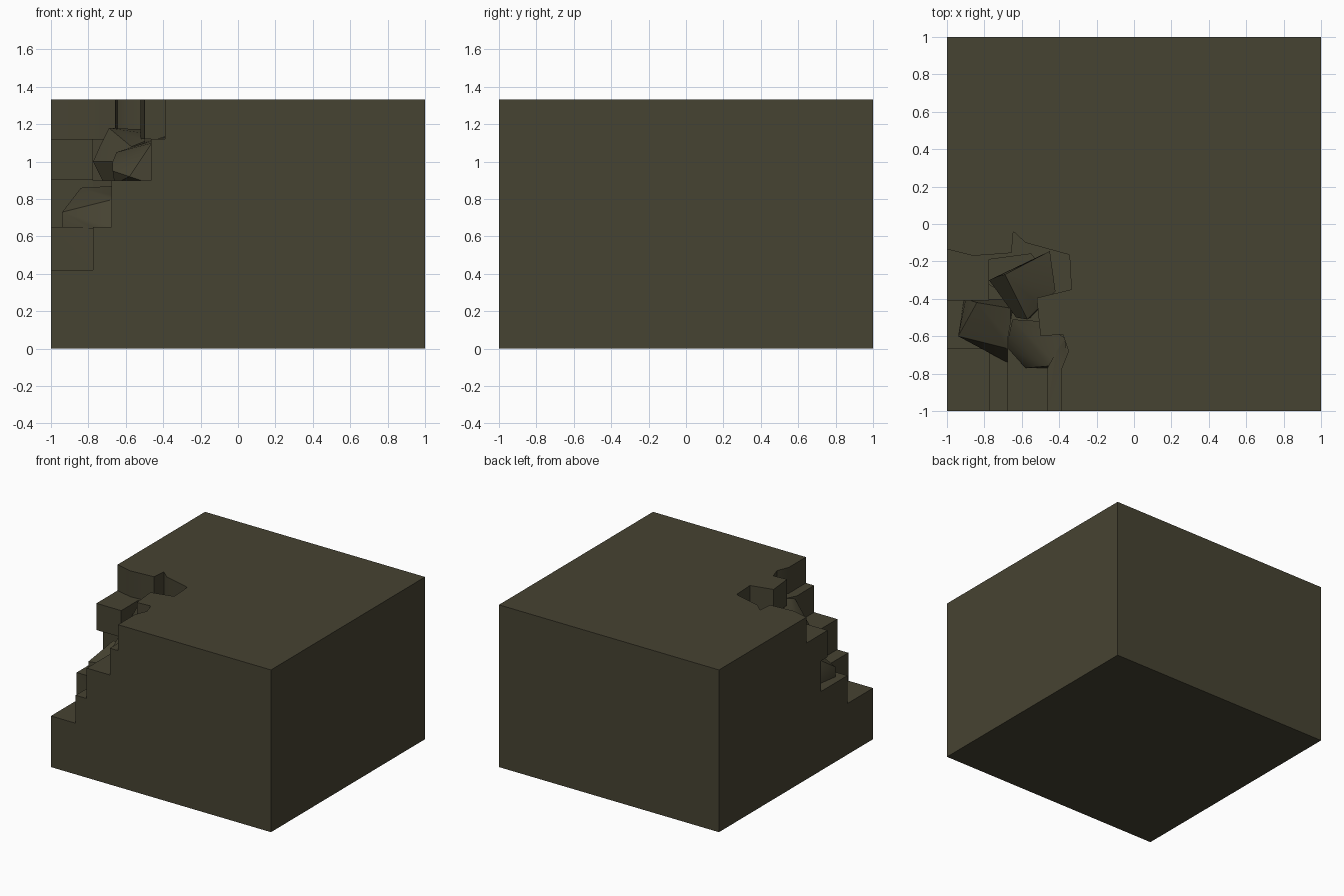
import bpy, bmesh

if "Cube" in bpy.data.objects:
    bpy.data.objects.remove(bpy.data.objects["Cube"])

H = 1.333
stone = bpy.data.materials.new("dark olive stone")
stone.diffuse_color = (0.062, 0.056, 0.032, 1)
stone.use_nodes = True
stone.node_tree.nodes["Principled BSDF"].inputs["Base Color"].default_value = stone.diffuse_color


def add_object(name, bm):
    bmesh.ops.recalc_face_normals(bm, faces=bm.faces)
    mesh = bpy.data.meshes.new(name)
    bm.to_mesh(mesh)
    bm.free()
    mesh.materials.append(stone)
    ob = bpy.data.objects.new(name, mesh)
    bpy.context.collection.objects.link(ob)
    return ob


def prism(name, outline, z0, z1):
    bm = bmesh.new()
    face = bm.faces.new([bm.verts.new((x, y, z0)) for x, y in outline])
    top = bmesh.ops.extrude_face_region(bm, geom=[face])["geom"]
    bmesh.ops.translate(bm, vec=(0, 0, z1 - z0),
                        verts=[v for v in top if isinstance(v, bmesh.types.BMVert)])
    return add_object(name, bm)


def rock(name, points):
    bm = bmesh.new()
    for p in points:
        bm.verts.new(p)
    res = bmesh.ops.convex_hull(bm, input=bm.verts)
    loose = [v for v in bm.verts if not v.link_faces]
    bmesh.ops.delete(bm, geom=loose, context="VERTS")
    return add_object(name, bm)


def combine(target, tool, operation):
    mod = target.modifiers.new(tool.name, "BOOLEAN")
    mod.operation, mod.object, mod.solver = operation, tool, "EXACT"
    bpy.context.view_layer.objects.active = target
    bpy.ops.object.modifier_apply(modifier=mod.name)
    bpy.data.objects.remove(tool)


# Solid block
block = prism("stone_block", [(-1, -1), (1, -1), (1, 1), (-1, 1)], 0, H)

# Broken corner, cut away layer by layer (outlines run past the block's sides)
E = -1.1
layers = [
    (0.42, 0.65, [(E, E), (-.775, E), (-.775, -.667), (E, -.667)]),
    (0.65, 0.90, [(E, E), (-.675, E), (-.675, -.6), (-.64, -.4),
                  (-.775, -.325), (E, -.325)]),
    (0.90, 1.12, [(E, E), (-.465, E), (-.465, -.775), (-.4, -.65), (-.5, -.5),
                  (-.45, -.3), (-.55, -.16), (-.775, -.19), (-.775, -.41), (E, -.41)]),
    (1.12, 1.40, [(E, E), (-.39, E), (-.39, -.78), (-.35, -.68), (-.38, -.59),
                  (-.5, -.6), (-.52, -.395), (-.335, -.35), (-.345, -.165),
                  (-.58, -.1), (-.645, -.04), (-.655, -.155), (-.86, -.17),
                  (-1, -.135), (E, -.135)]),
]
for i, (z0, z1, outline) in enumerate(layers):
    combine(block, prism(f"layer_cutter_{i}", outline, z0, z1 + .001), "DIFFERENCE")

# Rough rocks exposed inside the break
rocks = [
    [(-.94, -.6, .64), (-.94, -.6, .73), (-.91, -.41, .64), (-.9, -.4, .76),
     (-.84, -.42, .86), (-.66, -.45, .87), (-.66, -.67, .8), (-.66, -.67, .64),
     (-.74, -.68, .64), (-.66, -.75, .64), (-.62, -.4, .64)],
    [(-.775, -.3, 1.0), (-.73, -.28, 1.1), (-.69, -.27, 1.18), (-.45, -.145, 1.17),
     (-.42, -.36, 1.14), (-.52, -.42, 1.12), (-.57, -.51, 1.08), (-.63, -.5, 1.0),
     (-.7, -.3, .85), (-.5, -.3, .85), (-.55, -.5, .85)],
    [(-.67, -.6, 1.0), (-.65, -.51, 1.05), (-.5, -.52, 1.1), (-.37, -.61, 1.14),
     (-.36, -.7, 1.12), (-.46, -.76, 1.1), (-.58, -.77, .92), (-.67, -.67, .95),
     (-.66, -.62, .88), (-.46, -.77, .88), (-.37, -.61, .85)],
]
for i, points in enumerate(rocks):
    combine(block, rock(f"rock_{i}", points), "UNION")

# Smooth the soft rock faces, keep the cut edges sharp
block.select_set(True)
bpy.context.view_layer.objects.active = block
bpy.ops.object.shade_smooth_by_angle(angle=0.5)
